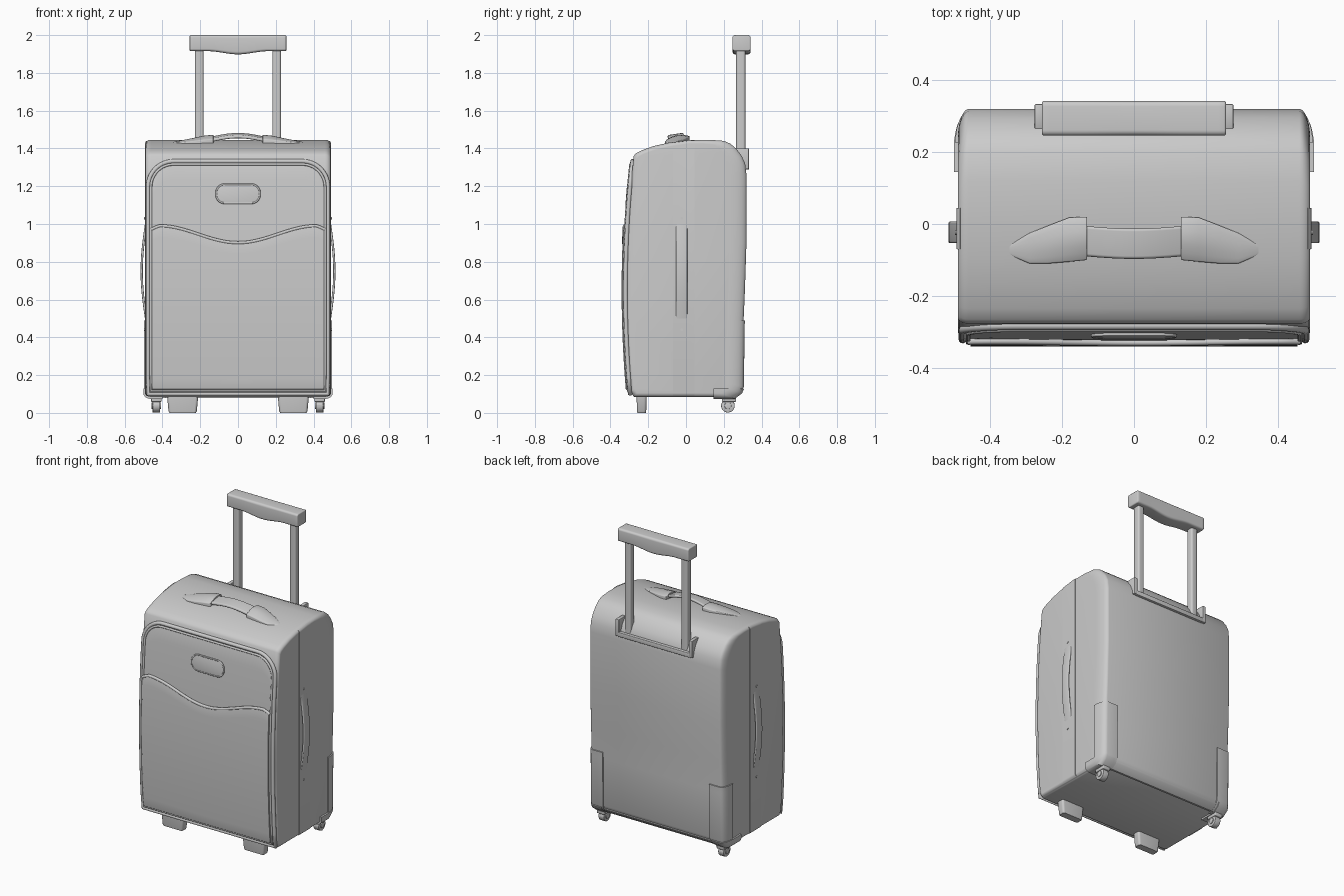
import bpy, bmesh
from math import sin, cos, pi, sqrt
from mathutils import Vector

if "Cube" in bpy.data.objects:
    bpy.data.objects.remove(bpy.data.objects["Cube"], do_unlink=True)


def finish(name, bm, bevel=0, solid=0, mirror=False, angle=0.6):
    """Turn a bmesh into a finished, shaded object."""
    bmesh.ops.recalc_face_normals(bm, faces=bm.faces)
    mesh = bpy.data.meshes.new(name)
    bm.to_mesh(mesh)
    bm.free()
    ob = bpy.data.objects.new(name, mesh)
    bpy.context.collection.objects.link(ob)
    bpy.ops.object.select_all(action='DESELECT')
    bpy.context.view_layer.objects.active = ob
    ob.select_set(True)
    if solid:
        m = ob.modifiers.new("thickness", 'SOLIDIFY')
        m.thickness, m.offset = solid, 1
    if bevel:
        m = ob.modifiers.new("rounding", 'BEVEL')
        m.width, m.segments, m.limit_method, m.angle_limit = bevel, 3, 'ANGLE', 0.8
    if mirror:
        m = ob.modifiers.new("other_side", 'MIRROR')
        m.use_mirror_merge = False
    for m in list(ob.modifiers):
        bpy.ops.object.modifier_apply(modifier=m.name)
    bpy.ops.object.shade_smooth_by_angle(angle=angle)
    return ob


def loft_bm(rings):
    """Bridge closed rings of equal length and cap the ends."""
    bm = bmesh.new()
    rows = [[bm.verts.new(p) for p in r] for r in rings]
    for a, b in zip(rows, rows[1:]):
        for i in range(len(a)):
            j = (i + 1) % len(a)
            bm.faces.new((a[i], a[j], b[j], b[i]))
    bm.faces.new(rows[0])
    bm.faces.new(rows[-1][::-1])
    bmesh.ops.recalc_face_normals(bm, faces=bm.faces)
    return bm


def loft(name, rings, **kw):
    return finish(name, loft_bm(rings), **kw)


def prism(name, outline, x0, x1, **kw):
    return loft(name, [[(x, y, z) for y, z in outline] for x in (x0, x1)], **kw)


def box(name, x, y, z, **kw):
    return prism(name, [(y[0], z[0]), (y[1], z[0]), (y[1], z[1]), (y[0], z[1])], *x, **kw)


def rounded(w, h, r, seg=5):
    """Outline of a rounded rectangle, half sizes w and h."""
    pts = []
    for q, (sx, sy) in enumerate(((1, 1), (-1, 1), (-1, -1), (1, -1))):
        for i in range(seg + 1):
            a = (q + i / seg) * pi / 2
            pts.append((sx * (w - r) + r * cos(a), sy * (h - r) + r * sin(a)))
    return pts


def tube(name, points, radius, cyclic=False):
    cu = bpy.data.curves.new(name, 'CURVE')
    cu.dimensions = '3D'
    cu.bevel_depth, cu.bevel_resolution, cu.use_fill_caps = radius, 3, True
    sp = cu.splines.new('POLY')
    sp.points.add(len(points) - 1)
    for p, co in zip(sp.points, points):
        p.co = (*co, 1)
    sp.use_cyclic_u = cyclic
    ob = bpy.data.objects.new(name, cu)
    bpy.context.collection.objects.link(ob)


def front_y(z):
    """Bulging front surface of the case."""
    return -0.317 + 0.08 * (z - 0.65) ** 2


# Main body: side profile lofted across the width with softened ends
profile = [(front_y(z), z) for z in [0.11 + 0.125 * i for i in range(11)]]
profile += [(-0.265, 1.375), (-0.235, 1.39), (-0.17, 1.413), (-0.095, 1.43), (0.02, 1.445),
            (0.12, 1.446), (0.2, 1.44), (0.235, 1.425), (0.265, 1.4), (0.295, 1.36),
            (0.313, 1.32), (0.32, 1.26), (0.32, 0.9), (0.312, 0.65), (0.303, 0.45),
            (0.3, 0.14), (0.288, 0.11), (0.255, 0.085), (-0.275, 0.085)]


def body_ring(x, k):
    return [(x, y * (1 - k * (0.27 if y > 0 else 0.06)), 0.77 + (z - 0.77) * (1 - 0.03 * k))
            for y, z in profile]


def body_bm():
    half = [(0.46 + 0.03 * sin(a), 1 - cos(a)) for a in [i * pi / 12 for i in range(7)]]
    return loft_bm([body_ring(-x, k) for x, k in half[::-1]] + [body_ring(x, k) for x, k in half])


finish("main_body", body_bm(), angle=0.7)


# Thin covers that follow the body, cut to a region by planes
def cover(name, cuts, thick, mirror=True):
    bm = body_bm()
    for axis, keep, value in cuts:
        n = Vector([0, 0, 0])
        n[axis] = -keep
        co = Vector([0, 0, 0])
        co[axis] = value
        bmesh.ops.bisect_plane(bm, geom=bm.verts[:] + bm.edges[:] + bm.faces[:],
                               plane_co=co, plane_no=n, clear_outer=True)
    return finish(name, bm, solid=thick, mirror=mirror)


cover("side_band", [(0, 1, 0.482), (1, 1, -0.07), (1, -1, 0.045)], 0.003)
cover("corner_guard", [(0, 1, 0.385), (1, 1, 0.225), (2, -1, 0.49)], 0.007)
cover("corner_foot", [(0, 1, 0.4), (1, 1, 0.145), (2, -1, 0.13)], 0.011)
cover("rear_bottom_bar", [(1, 1, 0.245), (2, -1, 0.12)], 0.006, mirror=False)


# Front panels, built as columns over the bulged front
def arch_top(w, zt, r):
    return lambda x: zt - r + sqrt(max(0, r * r - max(0, abs(x) - w + r) ** 2))


def pocket_top(x):
    a = abs(x)
    return 0.9 + 0.045 * (1 - cos(pi * min(a / 0.42, 1))) - max(0, a - 0.42) * 0.5


def panel(name, w, z0, top, depth):
    rings = []
    for i in range(41):
        x = -w * cos(pi * i / 40)
        zs = [z0 + (top(x) - z0) * j / 14 for j in range(15)]
        rings.append([(x, front_y(z) - depth, z) for z in zs]
                     + [(x, front_y(z) + 0.015, z) for z in zs[::-1]])
    return loft(name, rings, bevel=0.006)


panel("front_panel", 0.46, 0.12, arch_top(0.46, 1.315, 0.12), 0.012)
panel("front_pocket", 0.455, 0.125, pocket_top, 0.024)
tube("pocket_lip", [(x, front_y(pocket_top(x)) - 0.018, pocket_top(x))
                    for x in [-0.46 + 0.023 * i for i in range(41)]], 0.009)


def piping(name, w, z0, zt, r, radius, out):
    top = arch_top(w, zt, r)
    xs = [-w * cos(pi * i / 48) for i in range(49)]
    sides = [z0 + (zt - r - z0) * j / 12 for j in range(12)]
    path = [(-w, z) for z in sides] + [(x, top(x)) for x in xs] + [(w, z) for z in sides[::-1]]
    tube(name, [(x, front_y(z) - out, z) for x, z in path], radius, True)


piping("outer_piping", 0.476, 0.1, 1.332, 0.135, 0.012, 0.003)
piping("inner_piping", 0.461, 0.118, 1.316, 0.12, 0.007, 0.012)

# Badge plate on the upper panel
plate = rounded(0.115, 0.05, 0.045)
loft("badge_plate", [[(x, front_y(1.16 + z) - d, 1.16 + z) for x, z in plate]
                     for d in (0, 0.018)], bevel=0.003)
tube("badge_rim", [(x, front_y(1.16 + z) - 0.015, 1.16 + z) for x, z in plate], 0.005, True)

# Top carry handle and its tapering mounts
grip = rounded(0.042, 0.009, 0.008)
loft("carry_handle", [[(x, y - 0.047 - 0.008 * cos(x * 11), 1.448 + 0.02 * cos(x * 11) + z + 0.15 * y)
                       for y, z in grip] for x in [-0.15 + 0.025 * i for i in range(13)]])
for side, s in (("left", 1), ("right", -1)):
    rings = []
    for x, y0, y1, h in ((0.13, -0.1, 0.02, 0.036), (0.18, -0.105, 0.018, 0.031),
                         (0.24, -0.11, -0.005, 0.02), (0.29, -0.11, -0.025, 0.011),
                         (0.35, -0.085, -0.06, 0.001)):
        ys = [y0 + (y1 - y0) * t / 6 for t in range(7)]
        crown = [(s * x, y, 1.441 + 0.13 * y + h * (0.6 + 0.4 * sin(pi * t / 6)))
                 for t, y in enumerate(ys)]
        rings.append(crown + [(s * x, y1, 1.4), (s * x, y0, 1.4)])
    loft(side + "_handle_mount", rings, bevel=0.004)

    # Side grab strap with end rivets
    strap = rounded(0.03, 0.006, 0.005, 3)
    loft(side + "_side_strap", [[(s * (0.487 + 0.023 * sin(pi * t / 16) + d), y - 0.023, 0.5 + t / 32)
                                 for y, d in strap] for t in range(17)])
    for z in (0.44, 1.03):
        loft(side + "_strap_rivet", [[(s * x, y - 0.023, z + d) for y, d in rounded(0.007, 0.007, 0.007, 3)]
                                     for x in (0.48, 0.497)])

    # Telescoping post and the wing of its cradle
    post = rounded(0.023, 0.024, 0.012)
    loft(side + "_post", [[(s * 0.205 + x, 0.29 + y, z) for x, y in post] for z in (1.28, 1.93)])
    prism(side + "_cradle_wing", [(0.25, 1.39), (0.265, 1.4), (0.333, 1.4), (0.333, 1.29), (0.3, 1.29)],
          s * 0.252, s * 0.276, bevel=0.003)

    # Rear wheel with hub and housing
    for part, r, w in (("wheel", 0.036, 0.02), ("hub", 0.018, 0.025)):
        loft(side + "_" + part, [[(s * 0.432 + d, 0.222 + y, 0.038 + z)
                                  for y, z in rounded(r, r, r, 8)] for d in (-w, w)], bevel=0.003)
    box(side + "_wheel_housing", (s * 0.405, s * 0.46), (0.19, 0.265), (0.058, 0.1), bevel=0.005)

    # Front standing foot, narrowing downwards
    loft(side + "_front_foot", [[(s * 0.293 + x * k, -0.235 + y * k, z) for x, y in rounded(0.083, 0.027, 0.014)]
                                for z, k in ((0.0, 0.84), (0.008, 0.9), (0.095, 1))])

# Cradle bar and pull handle
box("cradle_bar", (-0.26, 0.26), (0.3, 0.333), (1.288, 1.318), bevel=0.004)
rings = []
for i in range(25):
    x = -0.256 + 0.512 * i / 24
    low = 1.915 - 0.0085 * (1 + cos(pi * min(abs(x) / 0.16, 1)))
    rings.append([(x, 0.294 + y, (low + 2) / 2 + z * (2 - low) / 0.1)
                  for y, z in rounded(0.048, 0.05, 0.015)])
loft("pull_handle", rings, bevel=0.006)
